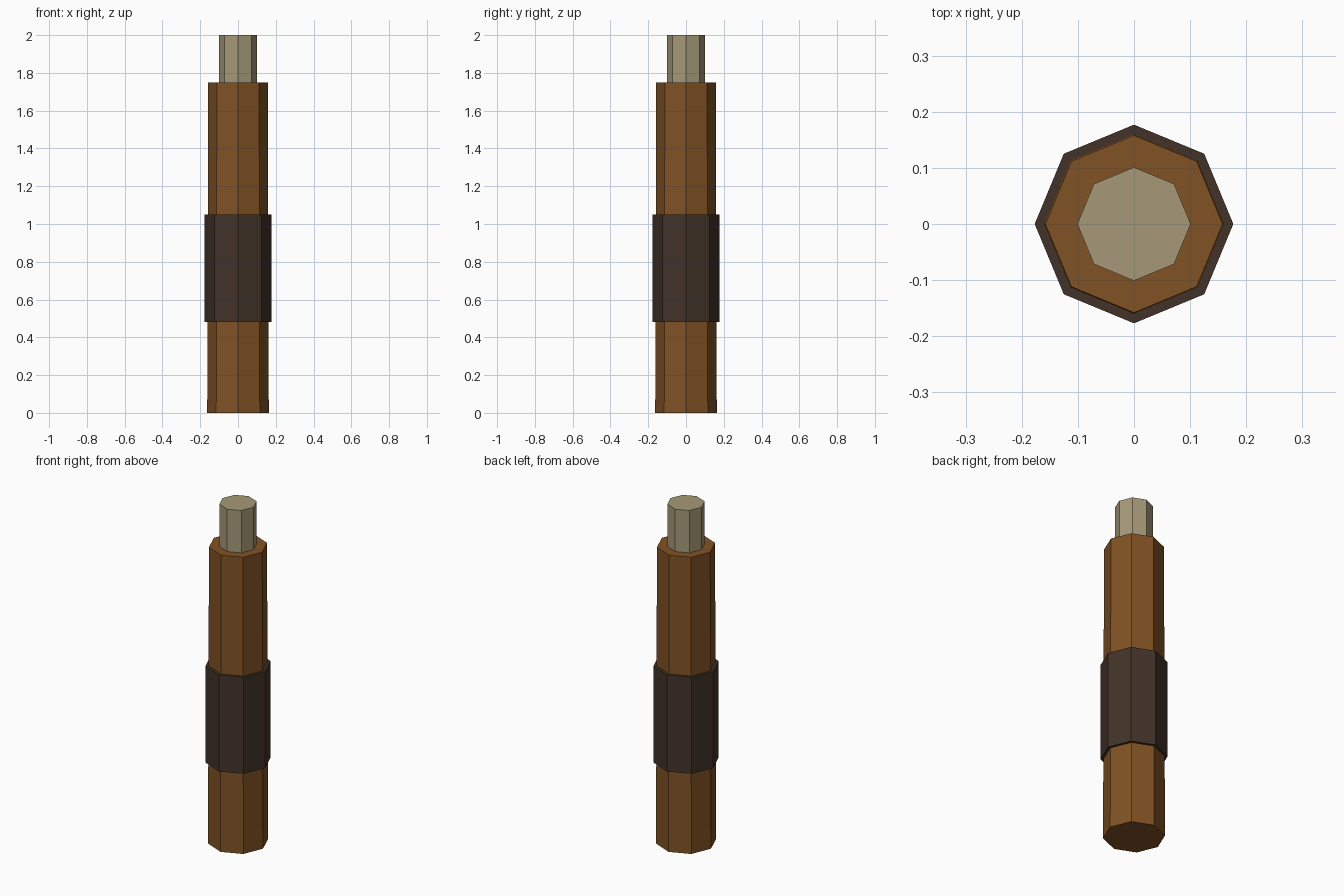
import bpy, bmesh, math

if "Cube" in bpy.data.objects:
    bpy.data.objects.remove(bpy.data.objects["Cube"])


def srgb(r, g, b):
    f = lambda c: c / 12.92 if c <= 0.04045 else ((c + 0.055) / 1.055) ** 2.4
    return tuple(f(c / 255) for c in (r, g, b)) + (1.0,)


def material(name, rgb):
    m = bpy.data.materials.new(name)
    m.diffuse_color = srgb(*rgb)
    m.use_nodes = True
    m.node_tree.nodes["Principled BSDF"].inputs["Base Color"].default_value = m.diffuse_color
    return m


def octagon_post(name, r_bottom, r_top, z0, z1, mat):
    """Flat-shaded eight-sided post with corners on the x and y axes."""
    bm = bmesh.new()
    rings = []
    for r, z in ((r_bottom, z0), (r_top, z1)):
        rings.append([bm.verts.new((r * math.cos(i * math.pi / 4),
                                    r * math.sin(i * math.pi / 4), z))
                      for i in range(8)])
    low, high = rings
    for i in range(8):
        j = (i + 1) % 8
        bm.faces.new((low[i], low[j], high[j], high[i]))
    bm.faces.new(low[::-1])
    bm.faces.new(high)
    me = bpy.data.meshes.new(name)
    bm.to_mesh(me)
    bm.free()
    me.materials.append(mat)
    ob = bpy.data.objects.new(name, me)
    bpy.context.collection.objects.link(ob)
    return ob


wood = material("brown wood", (128, 82, 36))
leather = material("dark leather", (66, 50, 40))
bone = material("pale core", (166, 153, 120))

# Slightly tapered shaft, grip wrap around it, and the narrow tip
octagon_post("shaft", 0.163, 0.158, 0.0, 1.75, wood)
octagon_post("grip_wrap", 0.177, 0.177, 0.48, 1.05, leather)
octagon_post("tip", 0.101, 0.101, 1.70, 2.0, bone)
